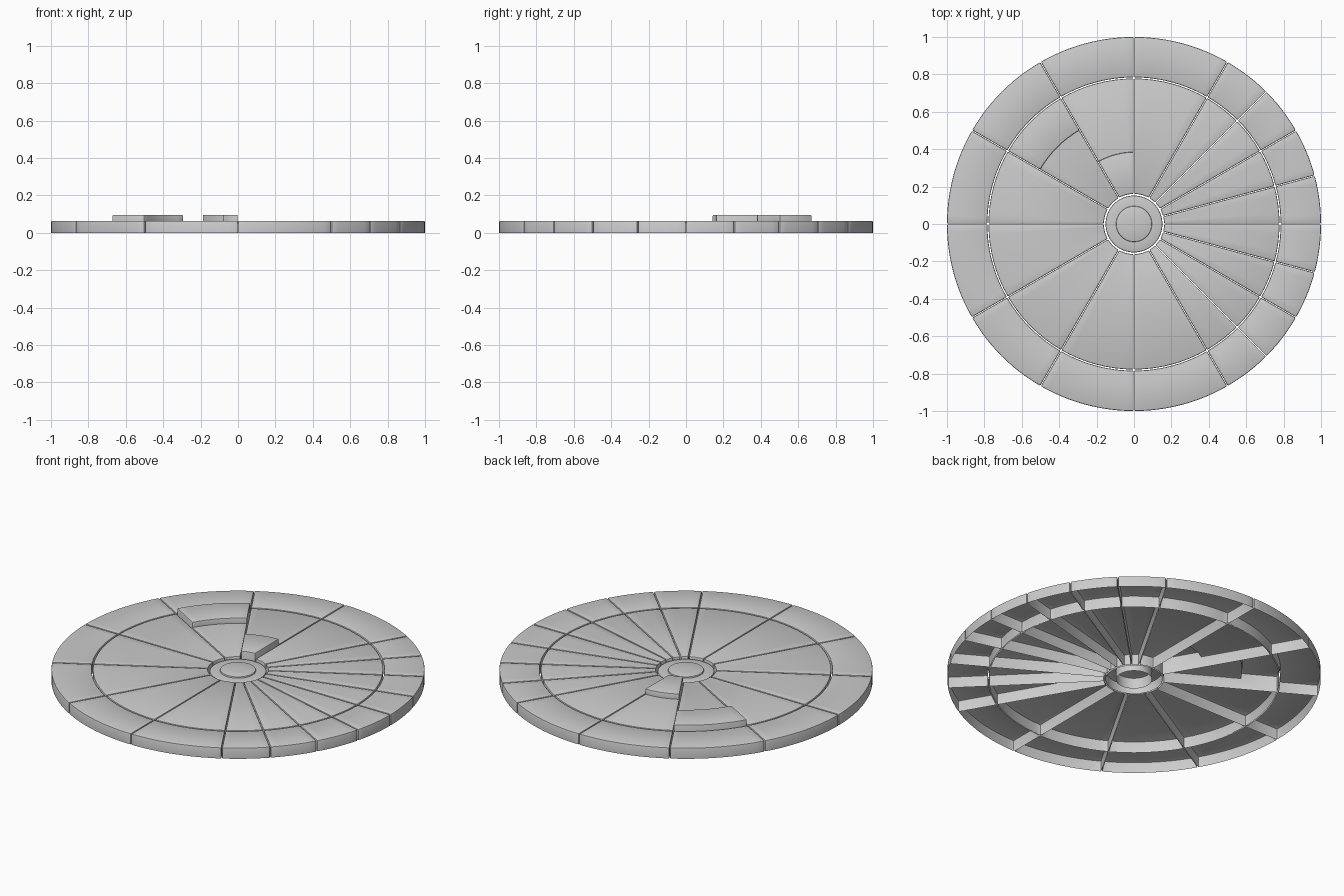
import bpy, bmesh, math

if "Cube" in bpy.data.objects:
    bpy.data.objects.remove(bpy.data.objects["Cube"])

H = 0.064        # panel top
H_RAISED = 0.096 # top of raised steps
GAP = 0.002      # half the seam between neighbouring panels
BEVEL = 0.006


def sweep(name, profile, a0=0, a1=360, steps=64, bevel=BEVEL):
    """Sweep an (r, z) profile around z; partial sweeps get capped ends, bottom stays open."""
    full = a1 - a0 >= 360
    bm = bmesh.new()
    rows = []
    for i in range(steps if full else steps + 1):
        row = []
        for r, z in profile:
            trim = 0 if full else math.asin(GAP / r)
            s, e = math.radians(a0) + trim, math.radians(a1) - trim
            a = s + (e - s) * i / steps
            row.append(bm.verts.new((r * math.cos(a), r * math.sin(a), z)))
        rows.append(row)
    for i in range(steps):
        p, q = rows[i], rows[(i + 1) % len(rows)]
        for k in range(len(profile) - 1):
            bm.faces.new((p[k], p[k + 1], q[k + 1], q[k]))
    if not full:
        bm.faces.new(rows[0])
        bm.faces.new(rows[-1])
    bmesh.ops.recalc_face_normals(bm, faces=bm.faces[:])
    bm.normal_update()
    if max((f.normal.z for f in bm.faces), key=abs) < 0:
        bmesh.ops.reverse_faces(bm, faces=bm.faces[:])
        bm.normal_update()
    # soften outer corners
    sharp = [e for e in bm.edges
             if len(e.link_faces) == 2 and e.calc_face_angle_signed() > 0.6]
    bmesh.ops.bevel(bm, geom=sharp, offset=bevel, offset_type='OFFSET',
                    segments=2, profile=0.5, affect='EDGES', clamp_overlap=True)
    me = bpy.data.meshes.new(name)
    bm.to_mesh(me)
    bm.free()
    ob = bpy.data.objects.new(name, me)
    bpy.context.collection.objects.link(ob)
    return ob


def flat(r0, r1, h=H):
    return [(r0, 0), (r0, h), (r1, h), (r1, 0)]


R0, R1 = 0.161, 0.778
# panels carrying a raised step, keyed by start angle
stepped = {
    120: [(R0, 0), (R0, H), (0.58, H), (0.58, H_RAISED), (R1, H_RAISED), (R1, 0)],
    90: [(R0, 0), (R0, H_RAISED), (0.385, H_RAISED), (0.385, H), (R1, H), (R1, 0)],
}

# wedge panels and outer rim blocks: 15 degree on the right, 30 degree elsewhere
angles = list(range(-60, 60, 15)) + list(range(60, 301, 30))
for a0, a1 in zip(angles, angles[1:]):
    span = a1 - a0
    sweep(f"wedge_panel_{a0 % 360}", stepped.get(a0, flat(R0, R1)), a0, a1, span * 4 // 15)
    sweep(f"rim_block_{a0 % 360}", flat(0.784, 1.0), a0, a1, span * 6 // 15)

# hub collar and centre cap
sweep("hub_collar", [(0.152, 0), (0.152, 0.055), (0.096, 0.055)])
cap = sweep("hub_cap", [(0.096, 0), (0.096, H), (0.02, H)])
bm = bmesh.new()
bm.from_mesh(cap.data)
inner = [e for e in bm.edges if e.is_boundary and all(v.co.z > 0.03 for v in e.verts)]
bmesh.ops.contextual_create(bm, geom=inner)
bmesh.ops.recalc_face_normals(bm, faces=bm.faces[:])
bm.to_mesh(cap.data)
bm.free()

# smooth shading with crisp seams
for ob in bpy.context.collection.objects:
    ob.select_set(True)
bpy.context.view_layer.objects.active = cap
bpy.ops.object.shade_smooth_by_angle(angle=math.radians(30))
